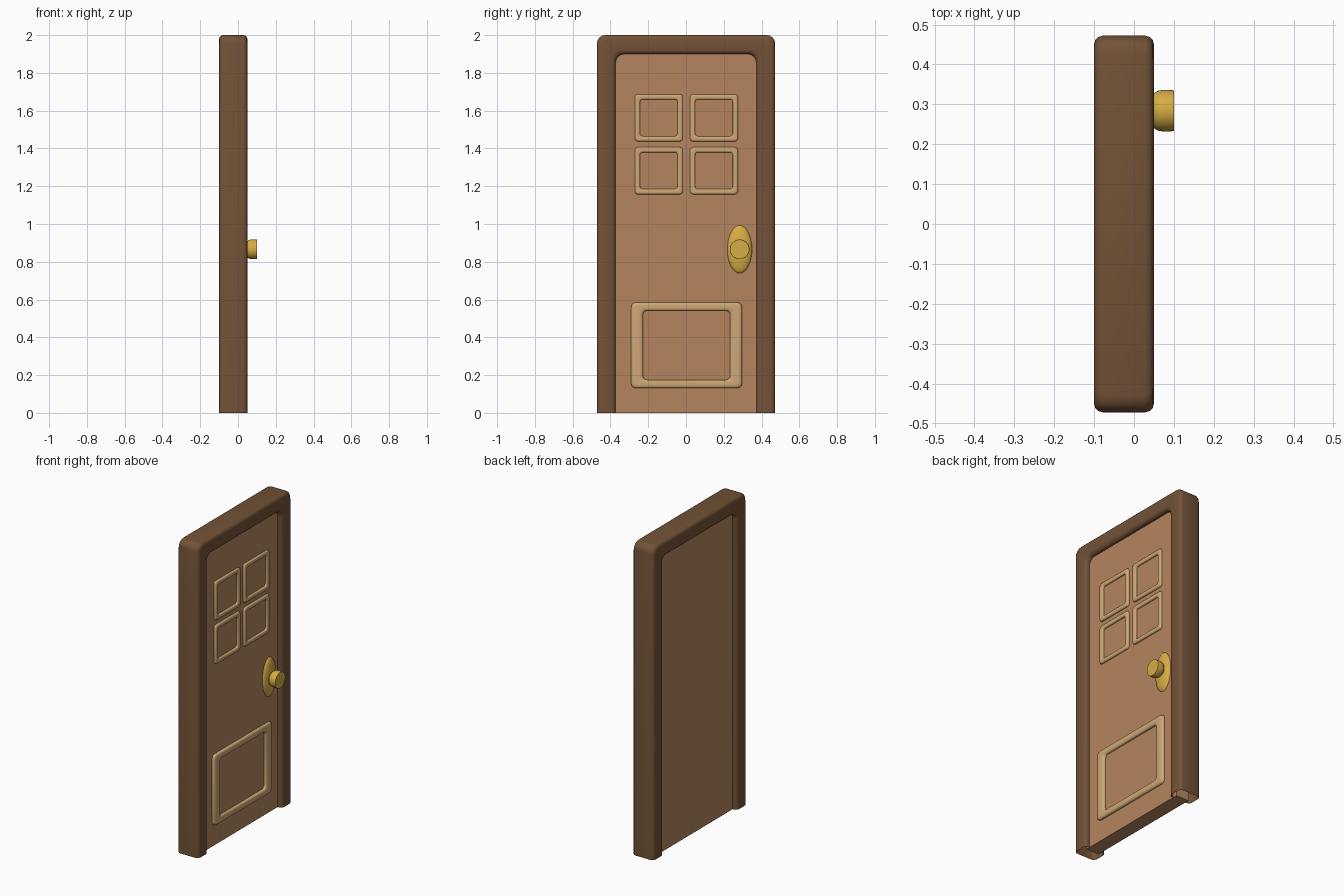
import bpy, bmesh, math

if "Cube" in bpy.data.objects:
    bpy.data.objects.remove(bpy.data.objects["Cube"])


def material(name, color):
    m = bpy.data.materials.new(name)
    m.diffuse_color = (*color, 1)
    m.use_nodes = True
    m.node_tree.nodes["Principled BSDF"].inputs["Base Color"].default_value = m.diffuse_color
    return m


DARK = material("dark_wood", (0.17, 0.085, 0.038))
DOOR = material("door_wood", (0.46, 0.235, 0.115))
TRIM = material("trim_wood", (0.62, 0.39, 0.18))
BRASS = material("brass", (0.68, 0.42, 0.06))


def finish(bm, name, mat, angle=40):
    bmesh.ops.recalc_face_normals(bm, faces=bm.faces)
    me = bpy.data.meshes.new(name)
    bm.to_mesh(me)
    bm.free()
    me.materials.append(mat)
    ob = bpy.data.objects.new(name, me)
    bpy.context.collection.objects.link(ob)
    bpy.ops.object.select_all(action='DESELECT')
    ob.select_set(True)
    bpy.context.view_layer.objects.active = ob
    bpy.ops.object.shade_smooth_by_angle(angle=math.radians(angle))
    return ob


def loft(bm, rings, closed_ring=True, closed_loft=False):
    rows = [[bm.verts.new(p) for p in r] for r in rings]
    n = len(rows[0])
    for i in range(len(rows) if closed_loft else len(rows) - 1):
        a, b = rows[i], rows[(i + 1) % len(rows)]
        for j in range(n if closed_ring else n - 1):
            k = (j + 1) % n
            bm.faces.new((a[j], a[k], b[k], b[j]))
    return rows


def corner(cy, cz, r, start, steps=4):
    return [(cy + r * math.cos(start + math.pi / 2 * i / steps),
             cz + r * math.sin(start + math.pi / 2 * i / steps)) for i in range(steps + 1)]


# Frame: rounded hollow section swept up, over and down, open at the floor
def arch(depth, x, r=0.045):
    w, h = 0.472 - depth, 2 - depth
    path = [(w, 0)] + corner(w - r, h - r, r, 0) + corner(-w + r, h - r, r, math.pi / 2) + [(-w, 0)]
    return [(x, y, z) for y, z in path]


b = 0.022
section = []
for q, (d, x) in enumerate([(0.1 - b, 0.05 - b), (b, 0.05 - b), (b, -0.1 + b), (0.1 - b, -0.1 + b)]):
    section += corner(d, x, b, q * math.pi / 2, 3)
bm = bmesh.new()
loft(bm, [arch(d, x) for d, x in section], closed_ring=False, closed_loft=True)
finish(bm, "door_frame", DARK)

# Door leaf, its edges tucked inside the hollow frame
bm = bmesh.new()
bmesh.ops.create_cube(bm, size=1)
for v in bm.verts:
    v.co = (-0.025 + v.co.x * 0.09, v.co.y * 0.80, (v.co.z + 0.5) * 1.94)
finish(bm, "door_leaf", DOOR, 30)


# Raised mouldings on the front face
def moulding(name, cy, cz, w, h, by, bz, height, r):
    def ring(t, x):
        hw, hh = w / 2 - t * by, h / 2 - t * bz
        pts = []
        for q, (sy, sz) in enumerate([(1, 1), (-1, 1), (-1, -1), (1, -1)]):
            pts += corner(cy + sy * (hw - r), cz + sz * (hh - r), r, q * math.pi / 2, 3)
        return [(x, y, z) for y, z in pts]
    prof = [(0, 0), (0, 0.55), (0.1, 0.88), (0.28, 1), (0.72, 1), (0.9, 0.88), (1, 0.55), (1, 0)]
    bm = bmesh.new()
    loft(bm, [ring(t, 0.018 + height * f) for t, f in prof])
    finish(bm, name, TRIM, 50)


for row, z in (("upper", 1.562), ("lower", 1.282)):
    for side, y in (("left", -0.144), ("right", 0.148)):
        moulding(f"{row}_{side}_moulding", y, z, 0.253, 0.249, 0.027, 0.027, 0.015, 0.015)
moulding("bottom_moulding", 0.003, 0.358, 0.586, 0.452, 0.062, 0.043, 0.02, 0.022)


# Turned brass parts
def turned(name, profile, ry=1, rz=1):
    n = 32
    bm = bmesh.new()
    rows = loft(bm, [[(x, 0.284 + r * ry * math.cos(2 * math.pi * i / n),
                       0.866 + r * rz * math.sin(2 * math.pi * i / n)) for i in range(n)]
                     for r, x in profile])
    bm.faces.new(rows[-1])
    finish(bm, name, BRASS)


dome = [(math.cos(a), 0.018 + 0.026 * math.sin(a))
        for a in [math.radians(d) for d in (0, 15, 30, 45, 60, 75, 86)]]
turned("knob_plate", dome, 0.066, 0.128)
turned("knob", [(0.028, 0.03), (0.034, 0.043), (0.044, 0.05), (0.050, 0.06),
                (0.052, 0.072), (0.052, 0.088), (0.051, 0.1)])
